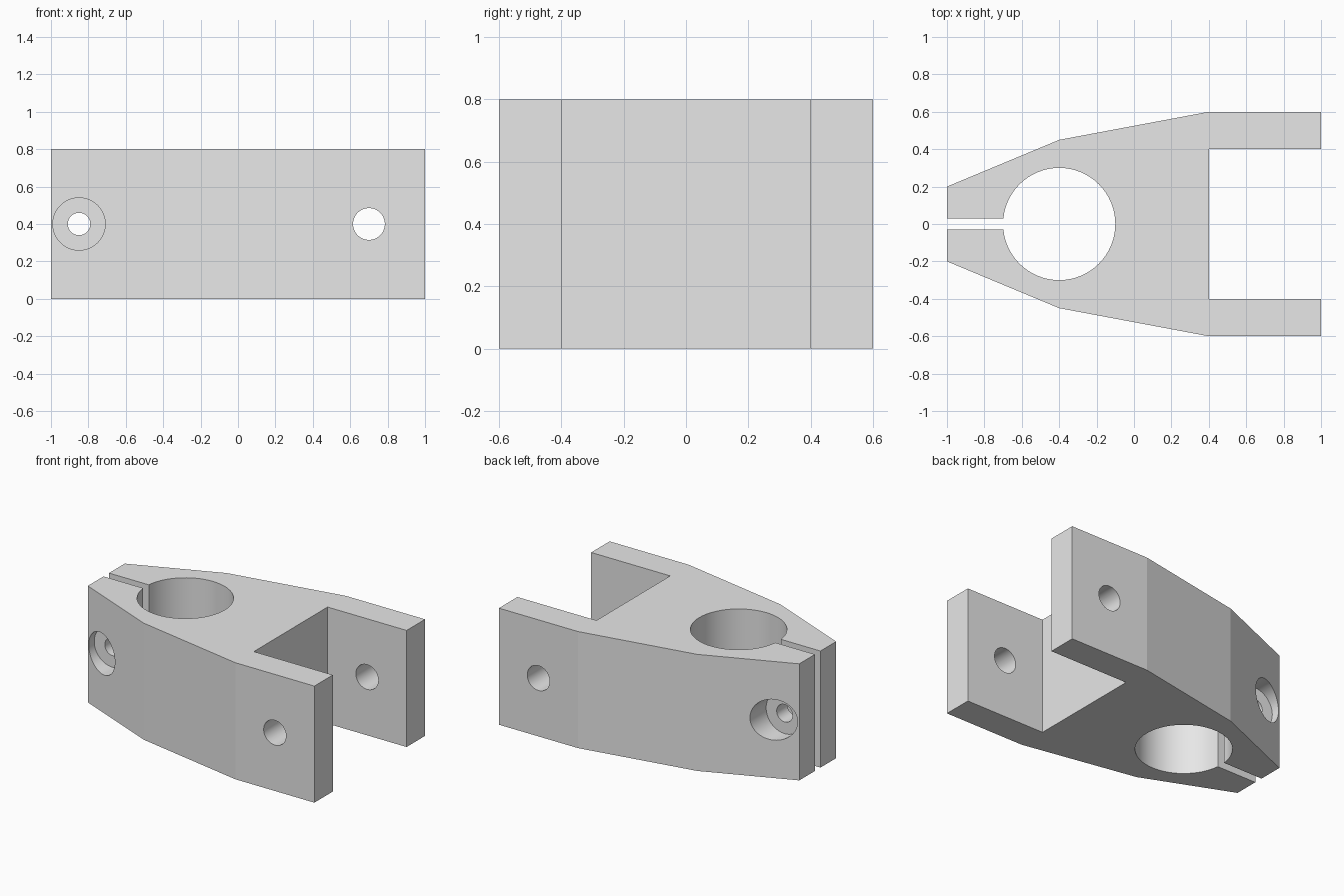
import bpy, bmesh, math
from mathutils import Matrix, Vector

cube = bpy.data.objects.get("Cube")
if cube:
    bpy.data.objects.remove(cube, do_unlink=True)

HEIGHT = 0.8
MID = HEIGHT / 2

grey = bpy.data.materials.new("light grey")
grey.use_nodes = True
grey.diffuse_color = (0.8, 0.8, 0.8, 1)
grey.node_tree.nodes["Principled BSDF"].inputs["Base Color"].default_value = (0.8, 0.8, 0.8, 1)


def finish(name, bm):
    bmesh.ops.recalc_face_normals(bm, faces=bm.faces)
    mesh = bpy.data.meshes.new(name)
    bm.to_mesh(mesh)
    bm.free()
    mesh.materials.append(grey)
    obj = bpy.data.objects.new(name, mesh)
    bpy.context.collection.objects.link(obj)
    return obj


def cylinder(name, radius, depth, centre, across=False):
    """Cylinder along z, or along y when across is set."""
    bm = bmesh.new()
    turn = Matrix.Rotation(math.pi / 2, 4, "X") if across else Matrix()
    bmesh.ops.create_cone(bm, cap_ends=True, segments=64, radius1=radius, radius2=radius,
                          depth=depth, matrix=Matrix.Translation(centre) @ turn)
    return finish(name, bm)


def box(name, size, centre):
    bm = bmesh.new()
    bmesh.ops.create_cube(bm, size=1, matrix=Matrix.Translation(centre) @ Matrix.Diagonal((*size, 1)))
    return finish(name, bm)


# Clamp body: half outline mirrored across y, with the fork mouth at +x
half = [(-1, 0.2), (-0.4, 0.45), (0.4, 0.6), (1, 0.6), (1, 0.4), (0.4, 0.4)]
outline = half + [(x, -y) for x, y in reversed(half)]
bm = bmesh.new()
base = bm.faces.new([bm.verts.new((x, y, 0)) for x, y in outline])
top = bmesh.ops.extrude_face_region(bm, geom=[base])["geom"]
bmesh.ops.translate(bm, vec=Vector((0, 0, HEIGHT)),
                    verts=[v for v in top if isinstance(v, bmesh.types.BMVert)])
body = finish("clamp_bracket", bm)

# Cutters: tube bore, clamping slot, pin hole, screw hole and two counterbores
FLOOR = 0.145
cutters = [
    cylinder("tube_bore_cutter", 0.3, 2, (-0.4, 0, MID)),
    box("slot_cutter", (0.7, 0.06, 2), (-0.85, 0, MID)),
    cylinder("pin_hole_cutter", 0.085, 2, (0.7, 0, MID), True),
    cylinder("screw_hole_cutter", 0.06, 2, (-0.85, 0, MID), True),
]
for side in (-1, 1):
    cutters.append(cylinder("counterbore_cutter", 0.14, 0.6,
                            (-0.85, side * (FLOOR + 0.3), MID), True))

bpy.ops.object.select_all(action="DESELECT")
body.select_set(True)
bpy.context.view_layer.objects.active = body
for cutter in cutters:
    cutter.hide_render = True
    mod = body.modifiers.new(cutter.name, "BOOLEAN")
    mod.operation = "DIFFERENCE"
    mod.solver = "EXACT"
    mod.object = cutter
    bpy.ops.object.modifier_apply(modifier=mod.name)
    bpy.data.objects.remove(cutter, do_unlink=True)

# Smooth round holes, crisp outline corners
bpy.ops.object.shade_smooth_by_angle(angle=math.radians(8))
